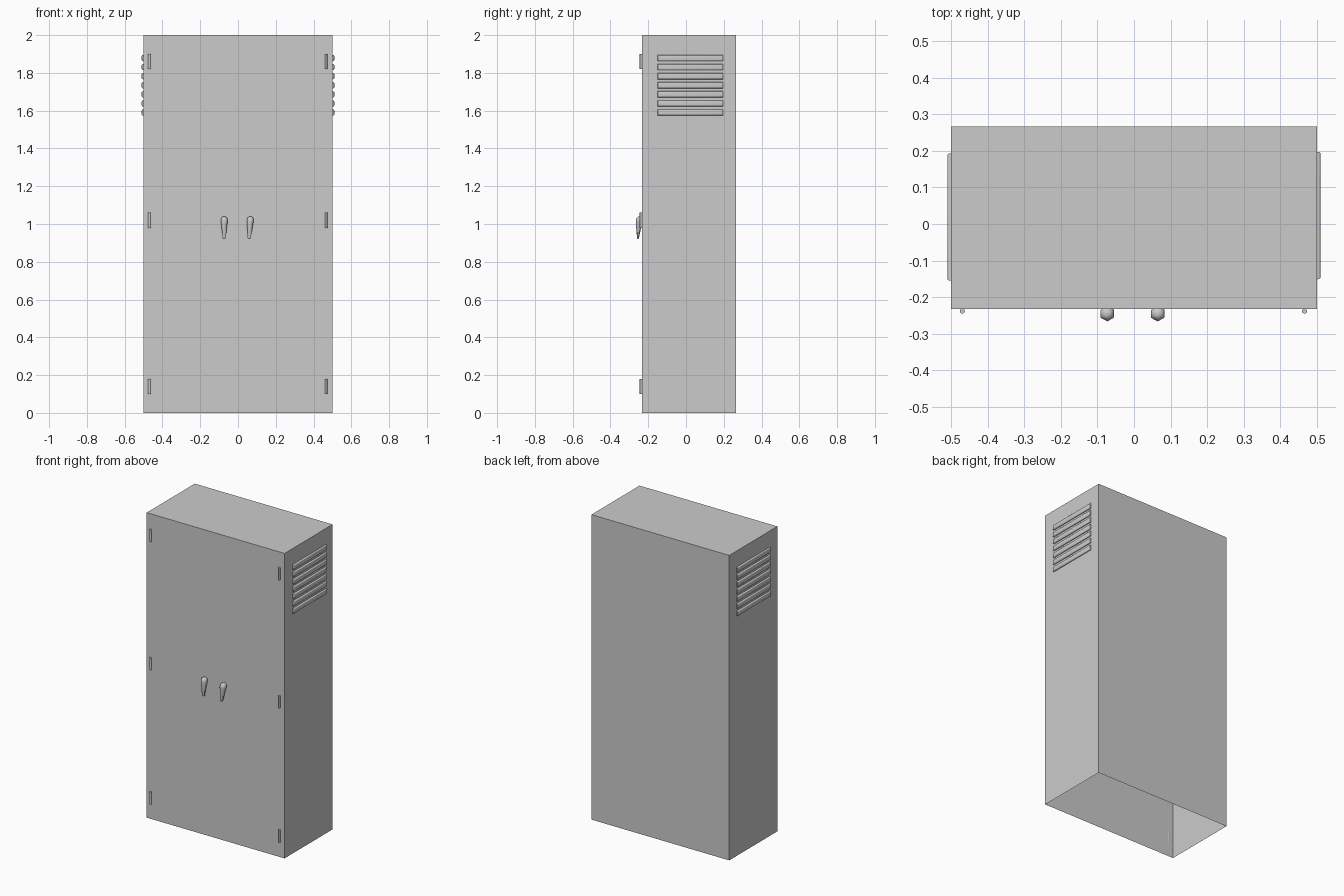
import bpy
import bmesh
from math import cos, sin, tau, radians
from mathutils import Matrix, Vector

cube = bpy.data.objects.get("Cube")
if cube:
    bpy.data.objects.remove(cube, do_unlink=True)

grey = bpy.data.materials.new("painted_steel_grey")
grey.use_nodes = True
colour = (0.6, 0.6, 0.6, 1)
grey.diffuse_color = colour
grey.node_tree.nodes["Principled BSDF"].inputs["Base Color"].default_value = colour

FRONT, BACK, HALF, HEIGHT = -0.232, 0.266, 0.5, 2.0


def finish(name, bm, smooth=None):
    """Turn a bmesh into a named grey object."""
    mesh = bpy.data.meshes.new(name)
    bm.to_mesh(mesh)
    bm.free()
    mesh.materials.append(grey)
    obj = bpy.data.objects.new(name, mesh)
    bpy.context.collection.objects.link(obj)
    if smooth:
        bpy.ops.object.select_all(action="DESELECT")
        obj.select_set(True)
        bpy.context.view_layer.objects.active = obj
        bpy.ops.object.shade_smooth_by_angle(angle=radians(smooth))
    return obj


def box(low, high):
    low, high = Vector(low), Vector(high)
    bm = bmesh.new()
    place = Matrix.Translation((low + high) / 2) @ Matrix.Diagonal((*(high - low), 1))
    bmesh.ops.create_cube(bm, size=1, matrix=place)
    return bm


# Sheet-metal cabinet, open underneath
bm = box((-HALF, FRONT, 0), (HALF, BACK, HEIGHT))
floor = [f for f in bm.faces if f.normal.z < -0.9]
bmesh.ops.delete(bm, geom=floor, context="FACES_ONLY")
finish("cabinet_body", bm)


# Rounded vent slats high on both sides
def vent_slat(name, side, y_shift, top):
    inner, outer = sorted((side * (HALF - 0.002), side * (HALF + 0.01)))
    bm = box((inner, -0.155 + y_shift, top - 0.033), (outer, 0.193 + y_shift, top))
    rim = [e for e in bm.edges if all(v.co.x * side > HALF for v in e.verts)]
    bmesh.ops.bevel(bm, geom=rim, offset=0.007, segments=3, profile=0.5, affect="EDGES")
    finish(name, bm, 40)


for label, side, y_shift in (("left", 1, 0.004), ("right", -1, 0)):
    for i in range(7):
        vent_slat(f"{label}_vent_slat_{i + 1}", side, y_shift, 1.895 - i * 0.048)

# Hinge pins down both door edges
for label, x in (("left", 0.466), ("right", -0.469)):
    for level, z in (("bottom", 0.14), ("middle", 1.02), ("top", 1.86)):
        bm = bmesh.new()
        bmesh.ops.create_cone(bm, cap_ends=True, segments=10, radius1=0.007, radius2=0.007,
                              depth=0.08, matrix=Matrix.Translation((x, FRONT - 0.006, z)))
        finish(f"{label}_{level}_hinge", bm, 40)


# Teardrop door handles with six sides, hanging tip slightly off the door
def door_handle(name, x, lean):
    bm = bmesh.new()
    rings = []
    # height, half width, half depth, distance of centre off the door
    for z, rx, ry, off in ((1.039, 0.008, 0.009, 0.012), (1.034, 0.016, 0.016, 0.012),
                           (1.023, 0.021, 0.021, 0.013), (1.01, 0.02, 0.019, 0.015),
                           (0.98, 0.016, 0.013, 0.019), (0.925, 0.009, 0.005, 0.022),
                           (0.92, 0.006, 0.003, 0.022)):
        centre = x + lean * (1.02 - z)
        rings.append([bm.verts.new((centre + rx * sin(tau * k / 6),
                                    FRONT - off - ry * cos(tau * k / 6), z))
                      for k in range(6)])
    for a, b in zip(rings, rings[1:]):
        for k in range(6):
            n = (k + 1) % 6
            bm.faces.new((a[k], a[n], b[n], b[k]))
    bm.faces.new(rings[0])
    bm.faces.new(rings[-1])
    bmesh.ops.recalc_face_normals(bm, faces=bm.faces)
    finish(name, bm, 65)


door_handle("left_door_handle", 0.065, -0.06)
door_handle("right_door_handle", -0.073, 0.0)
